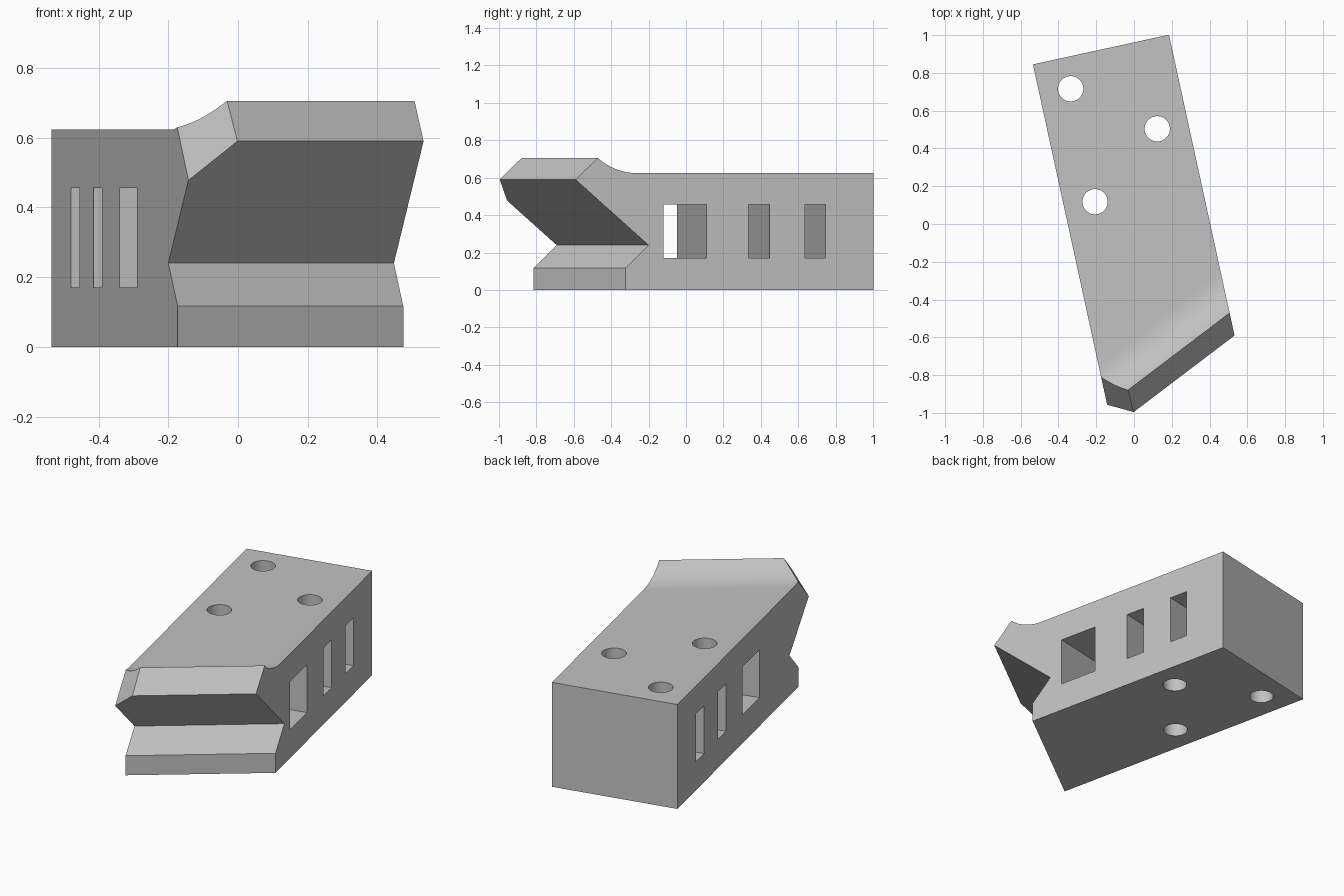
import bpy, bmesh
from math import sin, cos, radians
from mathutils import Vector, Matrix

if "Cube" in bpy.data.objects:
    bpy.data.objects.remove(bpy.data.objects["Cube"])

TURN = radians(12.3)      # block direction in plan
SKEW = radians(37.2)      # direction of the jaw lip in plan
UP = Vector((0, 0, 1))
across = Vector((cos(TURN), sin(TURN), 0))
along = Vector((sin(TURN), -cos(TURN), 0))
lip_dir = Vector((cos(SKEW), sin(SKEW), 0))
lip_out = Vector((sin(SKEW), -cos(SKEW), 0))
back_corner = Vector((-0.535, 0.845, 0))
WIDTH = 0.737

steel = bpy.data.materials.new("steel grey")
steel.use_nodes = True
grey = (0.54, 0.54, 0.54, 1)
steel.diffuse_color = grey
steel.node_tree.nodes["Principled BSDF"].inputs["Base Color"].default_value = grey


def make_object(name, bm):
    bmesh.ops.recalc_face_normals(bm, faces=bm.faces)
    mesh = bpy.data.meshes.new(name)
    bm.to_mesh(mesh)
    bm.free()
    mesh.materials.append(steel)
    obj = bpy.data.objects.new(name, mesh)
    bpy.context.collection.objects.link(obj)
    return obj


def trim(bm, point, normal):
    """Cut away everything on the normal side and cap the cut."""
    geom = bm.verts[:] + bm.edges[:] + bm.faces[:]
    cut = bmesh.ops.bisect_plane(bm, geom=geom, plane_co=point, plane_no=normal,
                                 clear_outer=True)["geom_cut"]
    edges = [e for e in cut if isinstance(e, bmesh.types.BMEdge)]
    bmesh.ops.edgeloop_fill(bm, edges=edges)


# Jaw profile: foot, notch, nose, lip, then a concave sweep down to the deck
RADIUS, DECK = 0.28, 0.624
profile = [(-1.5, 0), (0.544, 0), (0.544, 0.117), (0.43, 0.24), (0.792, 0.59), (0.681, 0.706)]
for i in range(15, -1, -1):
    a = radians(44.5) * i / 16
    profile.append((0.483 + RADIUS * sin(a), DECK + RADIUS * (1 - cos(a))))
profile.append((-1.5, DECK))

bm = bmesh.new()
face = bm.faces.new([bm.verts.new(lip_out * n + UP * z - lip_dir * 2) for n, z in profile])
new = bmesh.ops.extrude_face_region(bm, geom=[face])["geom"]
bmesh.ops.translate(bm, vec=lip_dir * 4, verts=[v for v in new if isinstance(v, bmesh.types.BMVert)])
bmesh.ops.recalc_face_normals(bm, faces=bm.faces)

# Sides and back of the block
trim(bm, back_corner, -across)
trim(bm, back_corner + across * WIDTH, across)
trim(bm, back_corner, -along)

# Sloped chamfer on the leading corner of the nose
nose = Vector((0, -0.997, 0.59))
lip = Vector((-0.03, -0.88, 0.706))
low = Vector((-0.14, -0.957, 0.48))
normal = (lip - nose).cross(low - nose)
if normal.z < 0:
    normal.negate()
trim(bm, nose, normal.normalized())
block = make_object("jaw_block", bm)


def subtract(cutter):
    cutter.hide_render = True
    mod = block.modifiers.new("cut", 'BOOLEAN')
    mod.operation, mod.solver, mod.object = 'DIFFERENCE', 'EXACT', cutter
    bpy.context.view_layer.objects.active = block
    bpy.ops.object.modifier_apply(modifier=mod.name)
    bpy.data.objects.remove(cutter)


# Vertical bolt holes
for x, y in [(-0.335, 0.716), (0.123, 0.504), (-0.206, 0.118)]:
    bm = bmesh.new()
    bmesh.ops.create_cone(bm, cap_ends=True, segments=40, radius1=0.067, radius2=0.067,
                          depth=2, matrix=Matrix.Translation((x, y, 0.3)))
    subtract(make_object("bolt_hole_cutter", bm))

# Slots running straight across the block
for start, end in [(0.262, 0.374), (0.568, 0.683), (0.914, 1.15)]:
    centre = back_corner + across * WIDTH / 2 + along * (start + end) / 2 + UP * 0.313
    bm = bmesh.new()
    bmesh.ops.create_cube(bm, size=1, matrix=Matrix.Translation(centre)
                          @ Matrix.Rotation(TURN, 4, 'Z')
                          @ Matrix.Diagonal((1.2, end - start, 0.286, 1)))
    subtract(make_object("slot_cutter", bm))

bpy.ops.object.select_all(action='DESELECT')
block.select_set(True)
bpy.context.view_layer.objects.active = block
bpy.ops.object.shade_smooth_by_angle(angle=radians(25))
